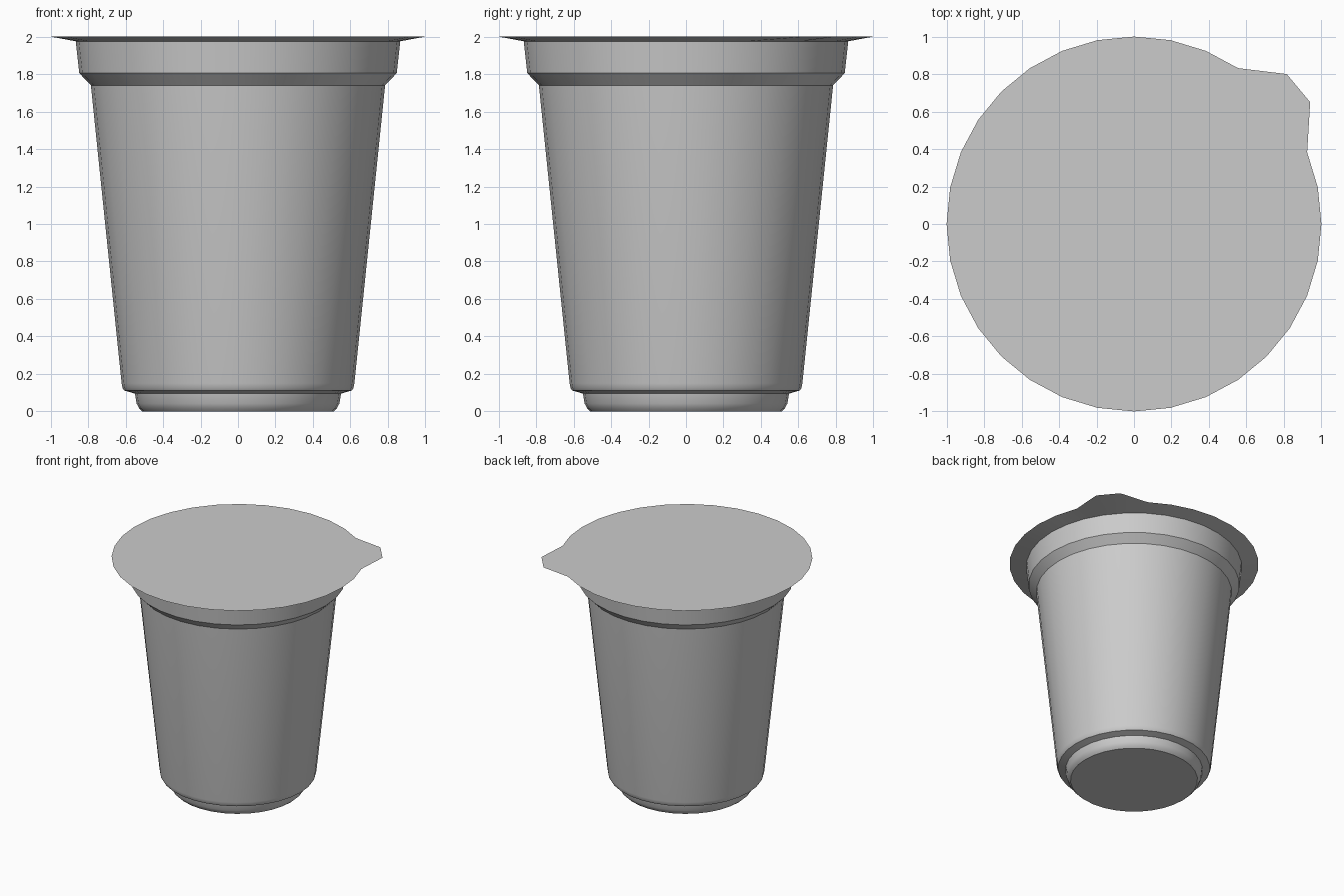
import bpy, bmesh, math

cube = bpy.data.objects.get("Cube")
if cube:
    bpy.data.objects.remove(cube, do_unlink=True)

SEGMENTS = 32

grey = bpy.data.materials.new("light grey")
grey.use_nodes = True
grey.diffuse_color = (0.6, 0.6, 0.6, 1)
grey.node_tree.nodes["Principled BSDF"].inputs["Base Color"].default_value = (0.6, 0.6, 0.6, 1)


def circle(radius, z):
    step = math.tau / SEGMENTS
    return [(radius * math.cos(i * step), radius * math.sin(i * step), z)
            for i in range(SEGMENTS)]


def loft(name, loops, cap_bottom=False, cap_top=False):
    """Bridge a stack of equal loops, bottom to top, into one smooth object."""
    bm = bmesh.new()
    rings = [[bm.verts.new(p) for p in loop] for loop in loops]
    for low, high in zip(rings, rings[1:]):
        for i in range(SEGMENTS):
            j = (i + 1) % SEGMENTS
            bm.faces.new((low[i], low[j], high[j], high[i]))
    if cap_bottom:
        bm.faces.new(rings[0][::-1])
    if cap_top:
        bm.faces.new(rings[-1])
    mesh = bpy.data.meshes.new(name)
    bm.to_mesh(mesh)
    bm.free()
    mesh.materials.append(grey)
    obj = bpy.data.objects.new(name, mesh)
    bpy.context.collection.objects.link(obj)
    bpy.ops.object.select_all(action='DESELECT')
    obj.select_set(True)
    bpy.context.view_layer.objects.active = obj
    bpy.ops.object.shade_smooth_by_angle(angle=math.radians(30))
    return obj


# Cup: rounded foot, undercut step, tapered wall, ledge and collar
profile = [(0.51, 0), (0.527, 0.016), (0.541, 0.042), (0.55, 0.095),
           (0.608, 0.112), (0.616, 0.125), (0.621, 0.15),
           (0.785, 1.74), (0.847, 1.805), (0.866, 1.975)]
loft("cup", [circle(r, z) for r, z in profile], cap_bottom=True)

# Lid: flat foil with a sloping underside and a pull tab at the back left
outline = circle(1, 2)
outline[3] = (0.94, 0.65, 2)
outline[4] = (0.815, 0.80, 2)
loft("lid", [circle(0.866, 1.975), outline], cap_top=True)
